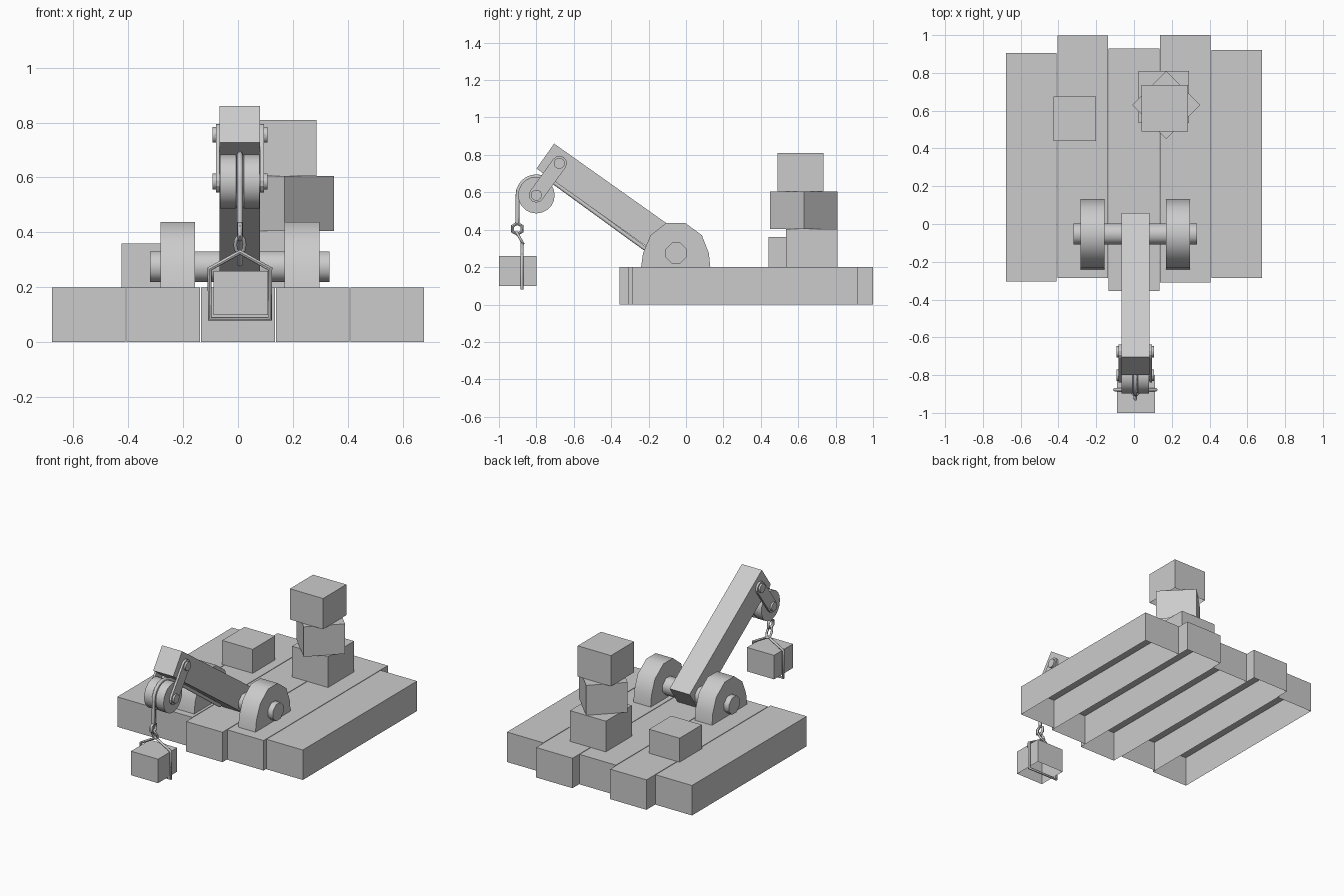
import bpy, bmesh, math
from mathutils import Matrix, Vector

if "Cube" in bpy.data.objects:
    bpy.data.objects.remove(bpy.data.objects["Cube"], do_unlink=True)

grey = bpy.data.materials.new("plain grey")
grey.use_nodes = True
grey.diffuse_color = (0.6, 0.6, 0.6, 1)
grey.node_tree.nodes["Principled BSDF"].inputs["Base Color"].default_value = (0.6, 0.6, 0.6, 1)

MID = 0.007  # centre line of the boom


def finish(name, bm, smooth=False):
    bmesh.ops.recalc_face_normals(bm, faces=bm.faces[:])
    mesh = bpy.data.meshes.new(name)
    bm.to_mesh(mesh)
    bm.free()
    obj = bpy.data.objects.new(name, mesh)
    bpy.context.collection.objects.link(obj)
    mesh.materials.append(grey)
    if smooth:
        bpy.ops.object.select_all(action='DESELECT')
        obj.select_set(True)
        bpy.context.view_layer.objects.active = obj
        bpy.ops.object.shade_smooth_by_angle(angle=math.radians(50))
    return obj


def open_box(name, x, y, z, turn=0):
    """Box between the given ranges, without its underside."""
    bm = bmesh.new()
    bmesh.ops.create_cube(bm, size=1)
    bm.normal_update()
    bmesh.ops.delete(bm, geom=[f for f in bm.faces if f.normal.z < -0.5], context='FACES_ONLY')
    size = [r[1] - r[0] for r in (x, y, z)]
    centre = Vector([(r[0] + r[1]) / 2 for r in (x, y, z)])
    bm.transform(Matrix.Translation(centre) @ Matrix.Rotation(turn, 4, 'Z')
                 @ Matrix.Diagonal((*size, 1)))
    return finish(name, bm)


def prism(name, outline, x0, x1, smooth=False):
    """Side outline of (y, z) points extruded across x."""
    bm = bmesh.new()
    face = bm.faces.new([bm.verts.new((x0, y, z)) for y, z in outline])
    out = bmesh.ops.extrude_face_region(bm, geom=[face])
    moved = [v for v in out["geom"] if isinstance(v, bmesh.types.BMVert)]
    bmesh.ops.translate(bm, verts=moved, vec=(x1 - x0, 0, 0))
    return finish(name, bm, smooth)


def circle(y, z, r, n, start=0.0):
    return [(y + r * math.cos(start + math.tau * i / n),
             z + r * math.sin(start + math.tau * i / n)) for i in range(n)]


def tube(name, points, radius, closed=False):
    curve = bpy.data.curves.new(name, 'CURVE')
    curve.dimensions = '3D'
    curve.bevel_depth = radius
    curve.bevel_resolution = 2
    curve.use_fill_caps = True
    line = curve.splines.new('POLY')
    line.points.add(len(points) - 1)
    for p, co in zip(line.points, points):
        p.co = (*co, 1)
    line.use_cyclic_u = closed
    obj = bpy.data.objects.new(name, curve)
    bpy.context.collection.objects.link(obj)
    curve.materials.append(grey)
    bpy.ops.object.select_all(action='DESELECT')
    obj.select_set(True)
    bpy.context.view_layer.objects.active = obj
    bpy.ops.object.convert(target='MESH')
    bpy.ops.object.shade_smooth_by_angle(angle=math.radians(50))


# Deck planks, open below
ends = [(-0.305, 0.905), (-0.285, 0.997), (-0.355, 0.93), (-0.31, 1.0), (-0.285, 0.92)]
for i, y in enumerate(ends):
    cx = (i - 2) * 0.272
    open_box(f"deck_plank_{i + 1}", (cx - 0.134, cx + 0.134), y, (0, 0.2))

# Cargo crates
open_box("small_crate", (-0.425, -0.2), (0.44, 0.675), (0.2, 0.36))
open_box("stack_crate_bottom", (0.025, 0.29), (0.535, 0.81), (0.2, 0.405))
open_box("stack_crate_middle", (0.043, 0.297), (0.503, 0.757), (0.405, 0.605), math.pi / 4)
open_box("stack_crate_top", (0.04, 0.285), (0.49, 0.735), (0.605, 0.81))
open_box("hanging_crate", (-0.09, 0.11), (-1.0, -0.8), (0.1, 0.26))

# Rounded bearing blocks and the axle
bearing = [(-0.24, 0.2), (-0.23, 0.275), (-0.19, 0.37), (-0.105, 0.437), (-0.005, 0.437),
           (0.085, 0.37), (0.122, 0.275), (0.13, 0.2)]
for side, sign in (("left", 1), ("right", -1)):
    prism(f"{side}_bearing", bearing, MID + sign * 0.163, MID + sign * 0.29, True)
prism("axle", circle(-0.053, 0.275, 0.06, 8, math.pi / 8), MID - 0.327, MID + 0.327, True)

# Boom: a straight beam leaning forward
tip, slope = Vector((-0.705, 0.86)), Vector((0.816, -0.578))
down = Vector((-0.578, -0.816)) * 0.163
foot = tip + slope * 0.935
prism("boom", [tip, foot, foot + down, tip + down], MID - 0.074, MID + 0.074)

# Pulley with a shallow groove
wheel = Vector((-0.80, 0.585))
bm = bmesh.new()
profile = [(-0.072, 0), (-0.072, 0.098), (-0.014, 0.098), (-0.009, 0.088),
           (0.009, 0.088), (0.014, 0.098), (0.072, 0.098), (0.072, 0)]
rings = [bm.verts.new((MID + x, wheel.x, wheel.y + r)) for x, r in profile]
edges = [bm.edges.new(pair) for pair in zip(rings, rings[1:])]
bmesh.ops.spin(bm, geom=rings + edges, cent=(MID, *wheel), axis=(1, 0, 0),
               angle=math.tau, steps=20)
bmesh.ops.remove_doubles(bm, verts=bm.verts[:], dist=0.0005)
finish("pulley", bm, True)

# Pulley arms with round ends, and their bolts
pivot = Vector((-0.677, 0.755))
along = (pivot - wheel).normalized()
lean = math.atan2(along.y, along.x)
arm = []
for centre, turn in ((pivot, lean), (wheel, lean + math.pi)):
    for k in range(7):
        a = turn - math.pi / 2 + math.pi * k / 6
        arm.append((centre.x + 0.04 * math.cos(a), centre.y + 0.04 * math.sin(a)))
for side, sign in (("left", 1), ("right", -1)):
    prism(f"{side}_pulley_arm", arm, MID + sign * 0.074, MID + sign * 0.088)
for name, c in (("upper_bolt", pivot), ("lower_bolt", wheel)):
    prism(name, circle(c.x, c.y, 0.03, 10), MID - 0.1, MID + 0.1, True)

# Cable: under the boom, over the pulley and down
over = [(MID, wheel.x + 0.1 * math.cos(math.radians(a)), wheel.y + 0.1 * math.sin(math.radians(a)))
        for a in range(60, 181, 15)]
tube("cable", [(MID, -0.2, 0.285), (MID, -0.7, 0.648)] + over + [(MID, -0.902, 0.435)], 0.011)

# Chain links
tube("cable_ring", [(MID, y, z) for y, z in circle(-0.902, 0.405, 0.029, 6, math.pi / 6)], 0.009, True)
link = [(MID + 0.017 * math.cos(math.tau * i / 10),
         -0.888 - 0.018 * math.sin(math.tau * i / 10),
         0.355 + 0.032 * math.sin(math.tau * i / 10)) for i in range(10)]
tube("hook_link", link, 0.007, True)

# Sling frame round the hanging crate
sling = [(-0.11, 0.085), (0.11, 0.085), (0.11, 0.267), (0, 0.328), (-0.11, 0.267)]
tube("crate_sling", [(MID + x, -0.877, z) for x, z in sling], 0.009, True)
